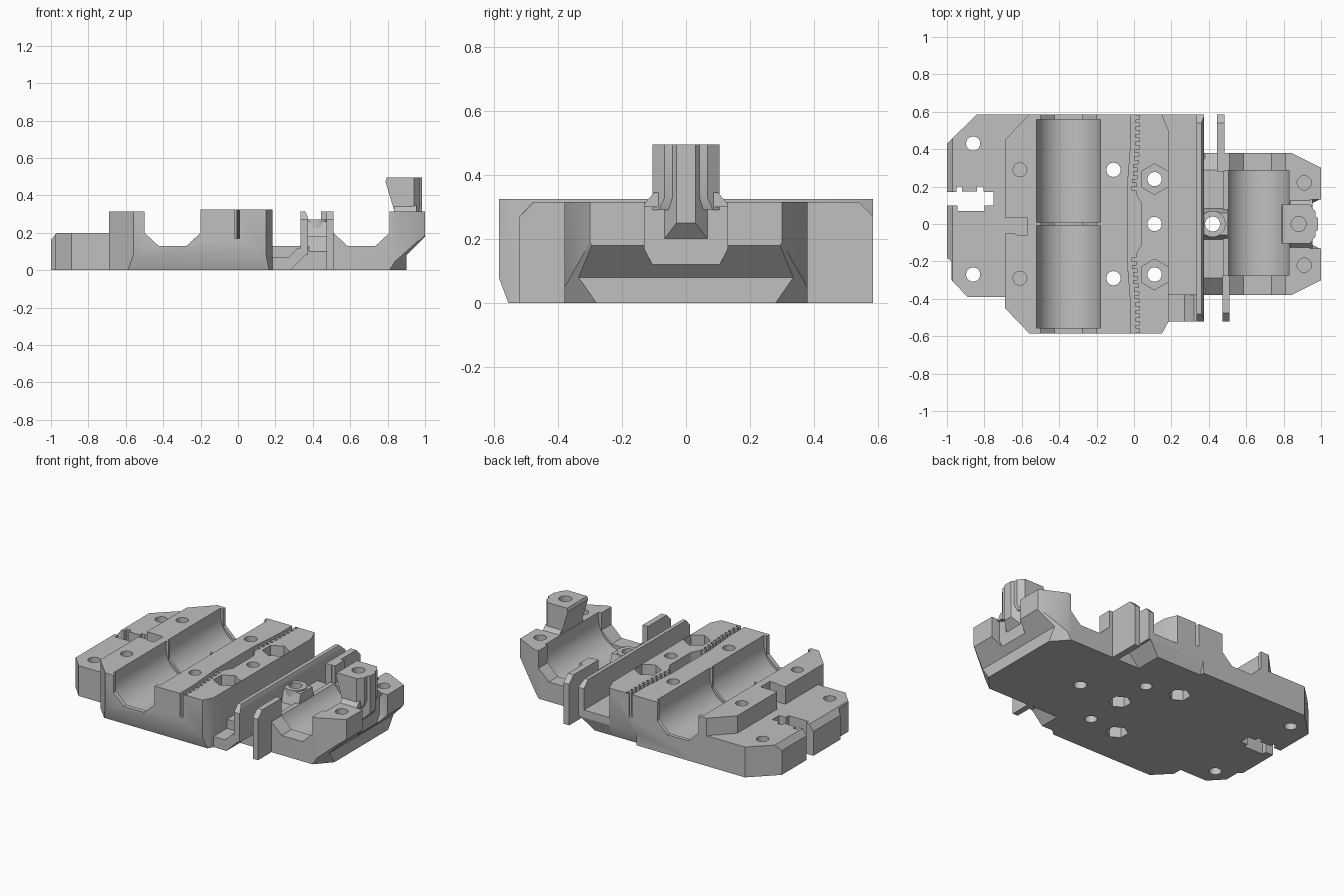
import bpy, bmesh, math
from mathutils import Vector

cube = bpy.data.objects.get("Cube")
if cube:
    bpy.data.objects.remove(cube, do_unlink=True)

grey = bpy.data.materials.new("plain grey")
grey.use_nodes = True
grey.diffuse_color = (0.53, 0.53, 0.53, 1)
grey.node_tree.nodes["Principled BSDF"].inputs["Base Color"].default_value = (0.53, 0.53, 0.53, 1)


def prism(name, pts, lo, hi, axis="z"):
    """Extrude a closed profile along one axis."""
    place = {"x": lambda u, v: (lo, u, v), "y": lambda u, v: (u, lo, v), "z": lambda u, v: (u, v, lo)}[axis]
    step = {"x": (hi - lo, 0, 0), "y": (0, hi - lo, 0), "z": (0, 0, hi - lo)}[axis]
    bm = bmesh.new()
    face = bm.faces.new([bm.verts.new(place(u, v)) for u, v in pts])
    ext = bmesh.ops.extrude_face_region(bm, geom=[face], use_keep_orig=True)
    bmesh.ops.translate(bm, vec=step, verts=[g for g in ext["geom"] if isinstance(g, bmesh.types.BMVert)])
    bmesh.ops.recalc_face_normals(bm, faces=bm.faces)
    mesh = bpy.data.meshes.new(name)
    bm.to_mesh(mesh)
    bm.free()
    mesh.materials.append(grey)
    ob = bpy.data.objects.new(name, mesh)
    bpy.context.collection.objects.link(ob)
    return ob


def rect(x0, x1, y0, y1):
    return [(x0, y0), (x1, y0), (x1, y1), (x0, y1)]


def ring(x, y, r, n=28, turn=0.0):
    return [(x + r * math.cos(turn + math.tau * i / n), y + r * math.sin(turn + math.tau * i / n)) for i in range(n)]


def cut(ob, pts, lo, hi, axis="z"):
    """Subtract a prism from a part."""
    tool = prism("cutter", pts, lo, hi, axis)
    tool.hide_render = True
    mod = ob.modifiers.new("cut", "BOOLEAN")
    mod.operation, mod.solver, mod.object = "DIFFERENCE", "EXACT", tool
    bpy.context.view_layer.objects.active = ob
    bpy.ops.object.modifier_apply(modifier=mod.name)
    bpy.data.objects.remove(tool, do_unlink=True)


def slice_off(ob, point, normal):
    """Remove everything on the normal's side of a plane and close the cut."""
    bm = bmesh.new()
    bm.from_mesh(ob.data)
    bmesh.ops.bisect_plane(bm, geom=bm.verts[:] + bm.edges[:] + bm.faces[:], dist=1e-5,
                           plane_co=point, plane_no=Vector(normal).normalized(), clear_outer=True)
    bmesh.ops.holes_fill(bm, edges=[e for e in bm.edges if e.is_boundary])
    bmesh.ops.recalc_face_normals(bm, faces=bm.faces)
    bm.to_mesh(ob.data)
    bm.free()


def bearing_seat(ob, x, ends, spans):
    """Angular trough through the part, with wider round seats inside it."""
    trough = [(x - 0.15, 0.5), (x - 0.15, 0.2), (x - 0.075, 0.13), (x + 0.075, 0.13), (x + 0.15, 0.2), (x + 0.15, 0.5)]
    cut(ob, trough, *ends, "y")
    arc = [(x + 0.17 * math.cos(a), 0.27 + 0.17 * math.sin(a))
           for a in [math.pi + math.pi * i / 24 for i in range(25)]]
    for y0, y1 in spans:
        cut(ob, arc + [(x + 0.17, 0.5), (x - 0.17, 0.5)], y0, y1, "y")


# Low end plate with belt clamp opening
plate = prism("end_plate", [(-0.84, 0.585), (-1, 0.43), (-1, -0.18), (-0.975, -0.2), (-0.975, -0.3),
                            (-0.89, -0.39), (-0.56, -0.39), (-0.56, 0.585)], 0, 0.2)
slice_off(plate, (-1, 0, 0.16), (-0.04, 0, 0.03))
for r in (rect(-1.1, -0.75, 0.1, 0.17), rect(-0.945, -0.8, 0.07, 0.175),
          rect(-0.95, -0.92, 0.15, 0.2), rect(-0.84, -0.805, 0.15, 0.2)):
    cut(plate, r, -0.1, 0.4)
for y in (0.43, -0.27):
    cut(plate, ring(-0.86, y, 0.038), -0.1, 0.4)

# Main block with the double bearing seat
main = prism("main_block", [(-0.56, 0.585), (-0.69, 0.45), (-0.69, -0.45), (-0.56, -0.585),
                            (0.15, -0.585), (0.185, -0.52), (0.185, 0.5), (0.15, 0.585)], 0, 0.325)
slice_off(main, (0, -0.585, 0.08), (0, -0.08, -0.03))
cut(main, rect(-0.8, -0.4, -0.7, 0.7), 0.315, 0.5)
bearing_seat(main, -0.35, (-0.7, 0.7), [(-0.555, -0.008), (0.008, 0.56)])
cut(main, [(-0.8, -0.05), (-0.64, -0.05), (-0.62, -0.06), (-0.57, -0.06),
           (-0.57, 0.035), (-0.8, 0.035)], 0.2, 0.5)


# Toothed belt slot
def slot_x(y):
    return -0.035 + 0.02 * min(1, max(0, (abs(y) - 0.2) / 0.25))


left_edge = [(slot_x(y), y) for y in (-0.65, -0.45, -0.2, 0.2, 0.45, 0.65)]
teeth, pitch = [], 0.04
for i in range(12):
    y = 0.64 - i * pitch
    for dy, wide in ((0, 0.022), (0.02, 0.022), (0.02, 0.045), (0.04, 0.045)):
        teeth.append((slot_x(y) + wide, y - dy))
right_edge = teeth + [(0.04, 0.11), (0.04, -0.11)] + [(x, -y) for x, y in reversed(teeth)]
cut(main, left_edge + right_edge, 0.17, 0.5)

# Screw holes and nut pockets
for y in (0.29, -0.29):
    cut(main, ring(-0.61, y, 0.037), 0.1, 0.5)
for x, y in ((-0.11, 0.29), (-0.11, -0.29), (0.11, 0)):
    cut(main, ring(x, y, 0.038), -0.1, 0.5)
    cut(main, ring(x, y, 0.068, 6, math.pi / 6), -0.1, 0.08)
for y in (0.24, -0.27):
    cut(main, ring(0.11, y, 0.038), -0.1, 0.5)
    cut(main, ring(0.11, y, 0.082, 6, math.pi / 6), 0.2, 0.5)

# Floor beside the main block
prism("centre_floor", rect(0.17, 0.38, -0.38, 0.38), 0, 0.13)
back_floor = prism("back_floor", [(0.15, 0), (0.28, 0), (0.36, 0.08), (0.36, 0.13), (0.15, 0.13)],
                   0.37, 0.585, "y")
prism("front_ledge", [(0.15, 0), (0.28, 0), (0.36, 0.08), (0.36, 0.12), (0.32, 0.12),
                      (0.27, 0.07), (0.15, 0.07)], -0.52, -0.37, "y")
for part in (main, back_floor):
    cut(part, [(0.555, -0.01), (0.555, 0), (0.585, 0.08), (0.62, 0.08), (0.62, -0.01)], -0.05, 0.4, "x")

# Upright fins
long_fin = prism("long_fin", [(-0.52, 0.08), (-0.52, 0.27), (-0.48, 0.315), (0.54, 0.315),
                              (0.585, 0.27), (0.585, 0.08)], 0.335, 0.375, "x")
slice_off(long_fin, (0.36, 0, 0.315), (0.045, 0, 0.018))
for name, side, x0, x1, tip in (("front_fin", -1, 0.472, 0.51, 0.52), ("back_fin", 1, 0.443, 0.485, 0.585)):
    prism(name, [(side * 0.28, 0), (side * tip, 0), (side * tip, 0.27), (side * (tip - 0.045), 0.315),
                 (side * 0.28, 0.315)], x0, x1, "x")

# Link between the halves, with a screw boss
link = prism("link", [(-0.38, 0), (0.38, 0), (0.38, 0.1), (0.29, 0.18), (-0.29, 0.18), (-0.38, 0.1)],
             0.365, 0.49, "x")
boss = prism("screw_boss", ring(0.42, 0, 0.07), 0.1, 0.27)
arm = prism("boss_arm", [(-0.09, 0.15), (0.09, 0.15), (0.06, 0.26), (-0.06, 0.26)], 0.36, 0.5, "x")
for part in (link, boss, arm):
    cut(part, ring(0.42, 0, 0.04), -0.1, 0.5)

# Single bearing block with sloped underside and a low inner wall
block = prism("bearing_block", [(0.475, 0), (0.9, 0), (0.9, 0.08), (1, 0.18), (1, 0.315), (0.475, 0.315)],
              -0.38, 0.38, "y")
for s in (1, -1):
    slice_off(block, (0.84, s * 0.38, 0), (0.08, s * 0.16, 0))
    slice_off(block, (0.9, s * 0.28, 0), (0.08, s * 0.072, -0.05))
bearing_seat(block, 0.66, (-0.5, 0.5), [(-0.275, 0.285)])
cut(block, rect(0.4, 0.56, -0.275, 0.285), 0.2, 0.5)
for y in (0.22, -0.22):
    cut(block, ring(0.91, y, 0.038), 0.15, 0.5)
cut(block, [(-0.105, 0.12), (0.105, 0.12), (0.13, 0.17), (0.13, 0.5), (-0.13, 0.5), (-0.13, 0.17)],
    0.94, 1.1, "x")

# Raised post with screw hole and a rib down its end
post = prism("post", [(0.795, 0.495), (0.788, 0.475), (0.835, 0.32), (0.835, 0.29), (0.955, 0.29),
                      (0.97, 0.33), (0.97, 0.495)], -0.105, 0.105, "y")
for s in (1, -1):
    slice_off(post, (0.94, s * 0.105, 0), (0.045, s * 0.035, 0))
cut(post, ring(0.88, 0, 0.04), 0.32, 0.6)
rib = prism("post_rib", [(0.93, 0.19), (0.985, 0.25), (0.985, 0.495), (0.93, 0.495)], -0.075, 0.075, "y")
for s in (1, -1):
    slice_off(rib, (0.985, s * 0.03, 0), (0.045, s * 0.055, 0))
foot = prism("post_foot", [(-0.14, 0.3), (0.14, 0.3), (0.1, 0.345), (-0.1, 0.345)], 0.835, 0.955, "x")
cut(foot, ring(0.88, 0, 0.04), 0.32, 0.6)

# Smooth the round surfaces, keep edges sharp
bpy.ops.object.select_all(action="DESELECT")
for ob in bpy.context.collection.objects:
    if ob.type == "MESH" and grey.name in ob.data.materials:
        ob.select_set(True)
        bpy.context.view_layer.objects.active = ob
bpy.ops.object.shade_smooth_by_angle(angle=math.radians(30))
